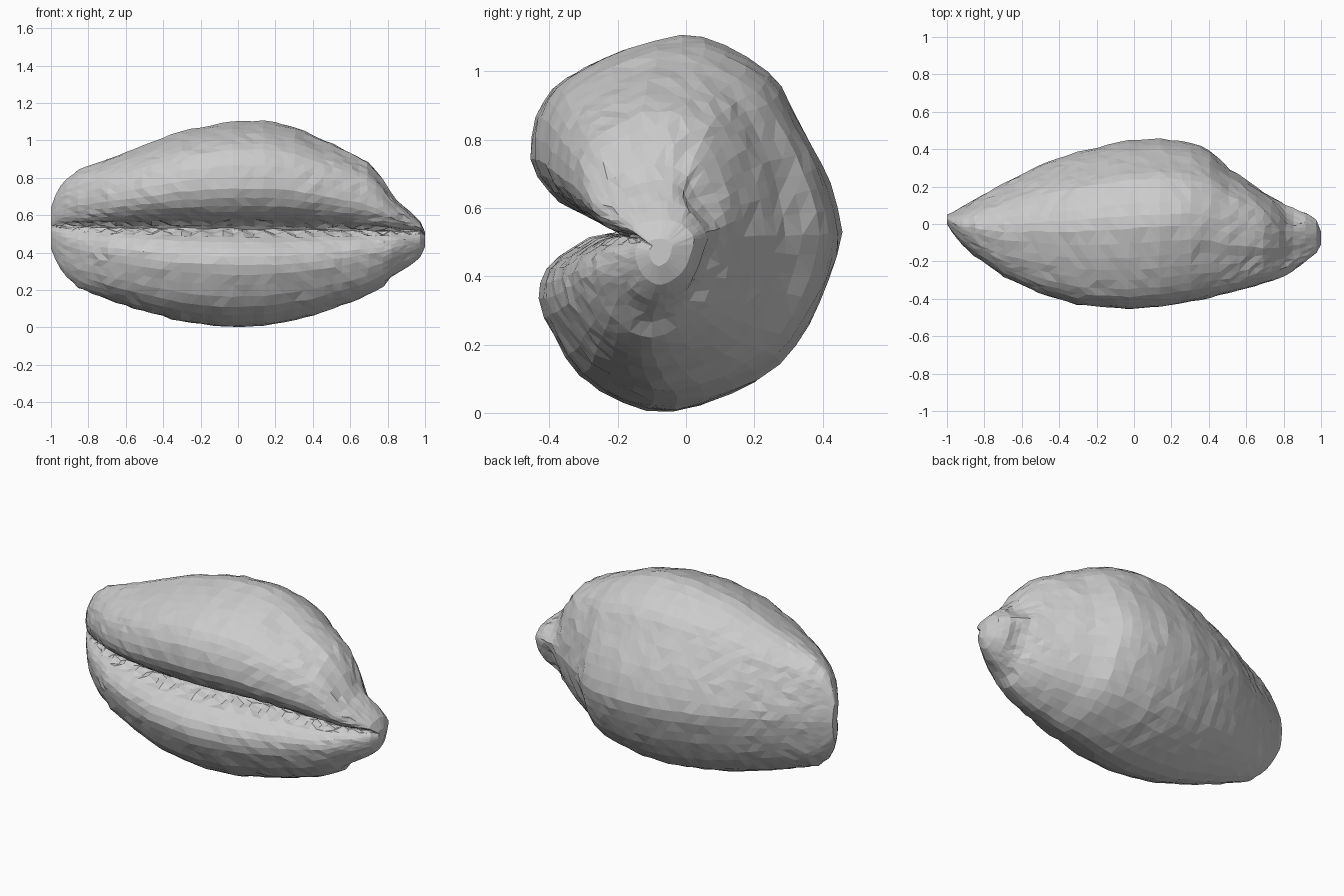
import bpy, bmesh, math, random
from mathutils import Vector

if "Cube" in bpy.data.objects:
    bpy.data.objects.remove(bpy.data.objects["Cube"])

random.seed(4)

# Kidney cross-section (y, z), starting at the depth of the slit and going over the top
SECTION = [(-.2, .54), (-.24, .57), (-.33, .605), (-.405, .66), (-.455, .75), (-.44, .87),
           (-.39, .95), (-.3, 1.01), (-.18, 1.06), (-.02, 1.1), (.11, 1.075), (.24, .995),
           (.3, .91), (.37, .79), (.42, .68), (.455, .54), (.42, .4), (.36, .26), (.27, .14),
           (.13, .055), (-.04, 0), (-.18, .03), (-.31, .11), (-.39, .23), (-.43, .34),
           (-.41, .43), (-.33, .495), (-.24, .525)]

# Outline along the shell: x, bottom, top, front, back
STATIONS = [(-1, .42, .64, .0, .05), (-.975, .36, .71, -.04, .06), (-.93, .28, .785, -.1, .085),
            (-.85, .21, .845, -.17, .135), (-.7, .15, .9, -.28, .215), (-.5, .085, .975, -.37, .32),
            (-.3, .03, 1.05, -.43, .385), (-.05, .0, 1.1, -.455, .445), (.15, .01, 1.105, -.44, .455),
            (.3, .04, 1.075, -.415, .435), (.4, .06, 1.03, -.395, .4), (.5, .1, .985, -.37, .3),
            (.6, .13, .935, -.345, .235), (.7, .175, .88, -.315, .165), (.77, .215, .8, -.29, .125),
            (.83, .28, .7, -.265, .1), (.93, .335, .61, -.19, .055), (.98, .38, .56, -.15, .02),
            (1, .43, .51, -.11, -.04)]


def spline(points, count):
    """Sample a closed Catmull-Rom curve through points."""
    n = len(points)
    pts = [Vector(p) for p in points]
    out = []
    for k in range(count):
        t = k * n / count
        i = int(t)
        u = t - i
        a, b, c, d = [pts[j % n] for j in range(i - 1, i + 3)]
        out.append((b * 2 + (c - a) * u + (a * 2 - b * 5 + c * 4 - d) * u * u
                    + (b * 3 - a - c * 3 + d) * u ** 3) * .5)
    return out


def station_at(x):
    for a, b in zip(STATIONS, STATIONS[1:]):
        if x <= b[0]:
            f = (x - a[0]) / (b[0] - a[0])
            return [p + (q - p) * f for p, q in zip(a, b)]
    return STATIONS[-1]


def ramp(x, a, b):
    t = min(max((x - a) / (b - a), 0), 1)
    return t * t * (3 - 2 * t)


bm = bmesh.new()
rings = []
profile = spline(SECTION, 56)
xs = [-math.cos(math.pi * i / 45) * .45 + .55 * (-1 + 2 * i / 45) for i in range(46)]
for k, x in enumerate(xs):
    x, low, top, front, back = station_at(x)
    mid = .535 - .025 * (x + 1) / 2
    mid = min(max(mid, low + .02), top - .02)
    end = min(1, (1 - abs(x)) * 6)
    square = .1 * ramp(x, .3, .65) * (1 - ramp(x, .74, .84))
    ring = []
    for j, (y, z) in enumerate(profile):
        # Square upper shoulder where the body meets the blunt end
        u, v = y / .455, (z - .535) / (.565 if z > .535 else .535)
        if v > 0 and u > -.3:
            s = 1 + square * math.sin(2 * math.atan2(v, u)) ** 2
            u, v = min(u * s, 1), min(v * s, 1)
        py = front + (u + 1) / 2 * (back - front)
        pz = mid + v * (top - mid if v > 0 else mid - low)
        # Slit gets shallower towards the tips; small teeth on the lower lip
        if j < 7 or j > 49:
            py = min(py, front + .01 + .25 * min(1, (1 - abs(x)) * 2))
        if j in (2, 53, 54):
            pz += (.009 if k % 2 else -.009) * end
        # Groove that sets the small spire off from the body
        if .76 < x < .92 and 20 < j < 38:
            py -= .03 * math.sin((x - .76) / .16 * math.pi) * abs(math.sin((j - 29) / 9 * math.pi))
        r = .006 * end
        ring.append(bm.verts.new((x + random.uniform(-r, r), py + random.uniform(-r, r) * .6,
                                  pz + random.uniform(-r, r) * .6)))
    rings.append(ring)

# Skin the shell and close both tips
n = len(profile)
for a, b in zip(rings, rings[1:]):
    for j in range(n):
        bm.faces.new((a[j], b[j], b[(j + 1) % n], a[(j + 1) % n]))
for ring in (rings[0], rings[-1]):
    tip = bm.verts.new(sum((v.co for v in ring), Vector()) / n)
    for j in range(n):
        bm.faces.new((ring[j], ring[(j + 1) % n], tip))
bmesh.ops.triangulate(bm, faces=bm.faces[:])
bmesh.ops.recalc_face_normals(bm, faces=bm.faces[:])

mesh = bpy.data.meshes.new("shell")
bm.to_mesh(mesh)
bm.free()
shell = bpy.data.objects.new("shell", mesh)
bpy.context.collection.objects.link(shell)
